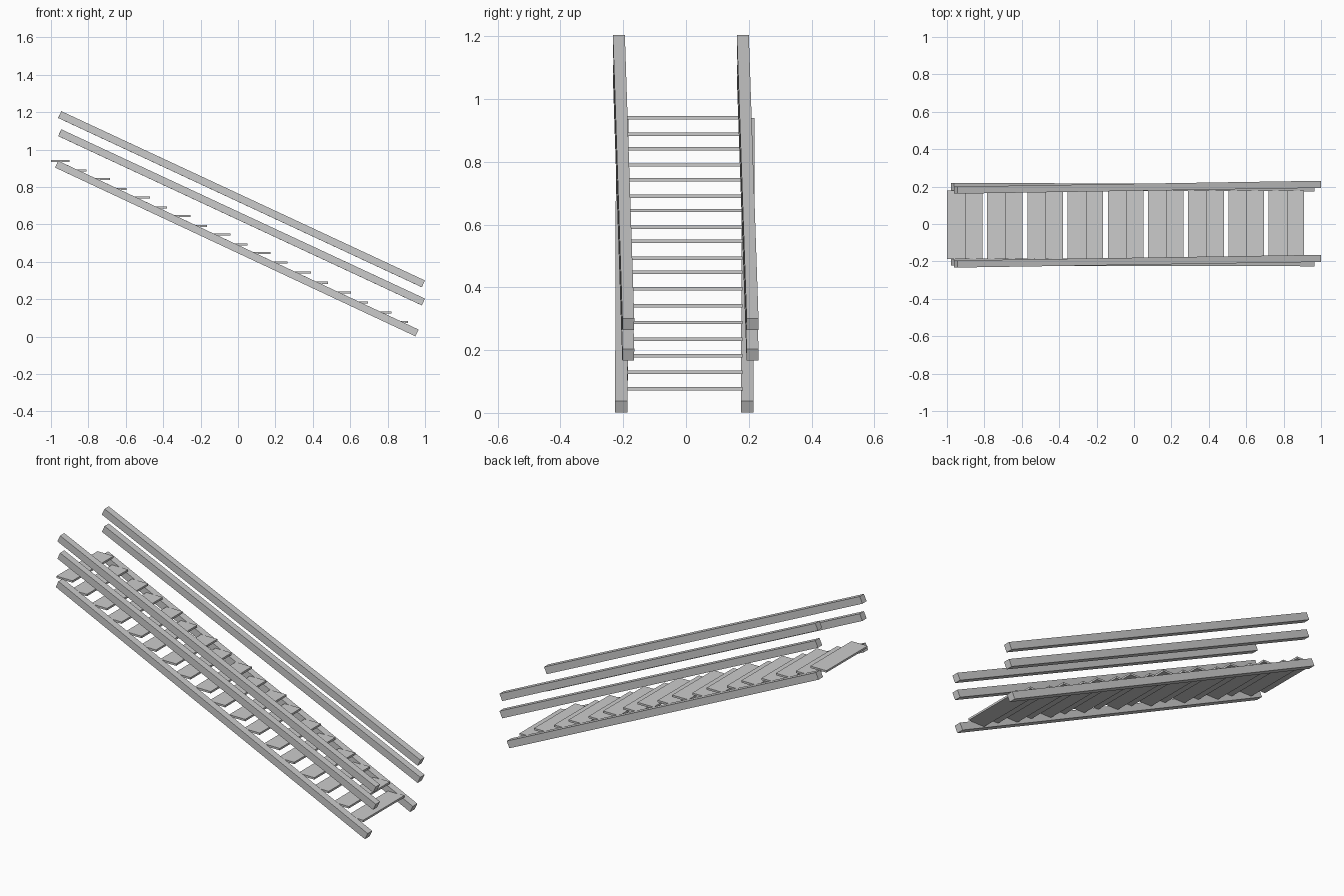
import bpy
from mathutils import Vector, Matrix

if "Cube" in bpy.data.objects:
    bpy.data.objects.remove(bpy.data.objects["Cube"])


def box(name, size, matrix):
    """Box mesh of the given size placed by a matrix."""
    bpy.ops.mesh.primitive_cube_add(size=1)
    ob = bpy.context.object
    ob.name = name
    ob.matrix_world = matrix @ Matrix.Diagonal((*size, 1))
    return ob


def beam(name, start, end, width, height):
    """Square-ended beam running between two centre points."""
    a, b = Vector(start), Vector(end)
    along = (b - a).normalized()
    side = Vector((0, 0, 1)).cross(along).normalized()
    up = along.cross(side)
    m = Matrix((along, side, up)).transposed().to_4x4()
    m.translation = (a + b) / 2
    return box(name, ((b - a).length, width, height), m)


# side stringers carrying the treads
for label, y0, y1 in (("front", -0.203, -0.206), ("back", 0.199, 0.195)):
    beam(label + "_stringer", (-0.970, y0, 0.922), (0.957, y1, 0.0195), 0.04, 0.04)

# two handrails per side, slightly skewed in plan
for label, y0, y1 in (("front", -0.214, -0.184), ("back", 0.181, 0.212)):
    for part, dz in (("upper_rail", 0), ("lower_rail", -0.097)):
        beam(label + "_" + part, (-0.953, y0, 1.187 + dz),
             (0.991, y1, 0.282 + dz), 0.038, 0.04)

# treads, spaced in pairs
heights = (0.94, 0.888, 0.842, 0.79, 0.743, 0.69, 0.645, 0.592, 0.547,
           0.493, 0.448, 0.395, 0.342, 0.288, 0.235, 0.182, 0.13, 0.077)
for i, z in enumerate(heights):
    nose = -0.90 + 0.215 * (i // 2) + 0.09 * (i % 2)
    box("tread_%02d" % (i + 1), (0.10, 0.366, 0.011),
        Matrix.Translation((nose - 0.05, -0.003, z)))
